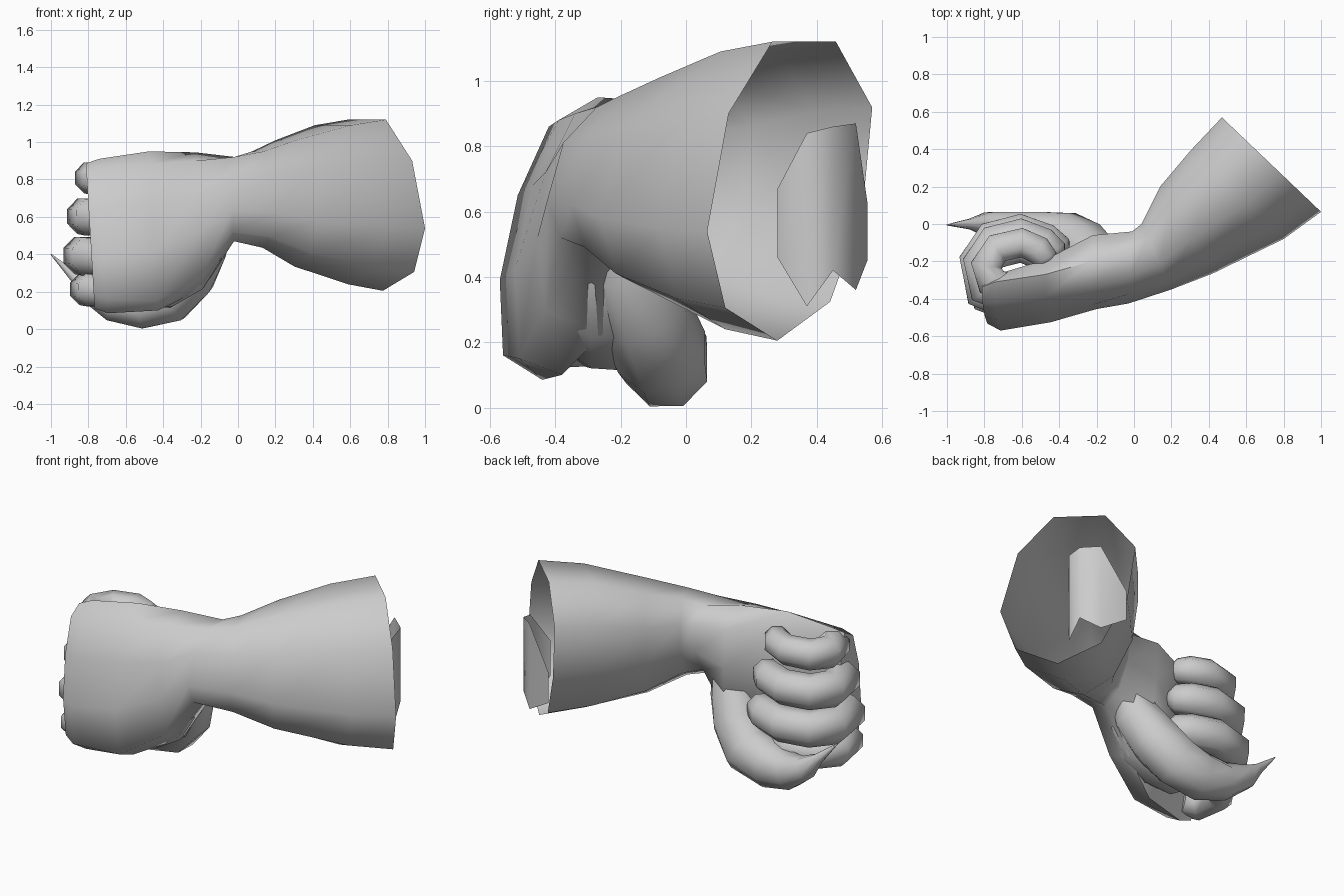
import bpy, bmesh, math
from mathutils import Vector

if "Cube" in bpy.data.objects:
    bpy.data.objects.remove(bpy.data.objects["Cube"])


def loft(name, rings, closed=True, cap_start=True, cap_end=True, angle=60):
    """Skin a list of equal-length point rings into one smooth object."""
    bm = bmesh.new()
    vr = [[bm.verts.new(p) for p in r] for r in rings]
    n = len(vr[0])
    for a, b in zip(vr, vr[1:]):
        for i in range(n if closed else n - 1):
            j = (i + 1) % n
            bm.faces.new((a[i], a[j], b[j], b[i]))
    if cap_start:
        bm.faces.new(vr[0])
    if cap_end:
        bm.faces.new(vr[-1])
    bmesh.ops.recalc_face_normals(bm, faces=bm.faces)
    me = bpy.data.meshes.new(name)
    bm.to_mesh(me)
    bm.free()
    ob = bpy.data.objects.new(name, me)
    bpy.context.collection.objects.link(ob)
    bpy.ops.object.select_all(action='DESELECT')
    ob.select_set(True)
    bpy.context.view_layer.objects.active = ob
    bpy.ops.object.shade_smooth_by_angle(angle=math.radians(angle))
    return ob


def tube(name, path, radii, ref, depth=1, sides=8):
    """Sweep a polygon of changing radius along a path; depth stretches it along ref."""
    pts = [Vector(p) for p in path]
    rings = []
    for k, (p, r) in enumerate(zip(pts, radii)):
        t = (pts[min(k + 1, len(pts) - 1)] - pts[max(k - 1, 0)]).normalized()
        side = t.cross(Vector(ref)).normalized()
        up = side.cross(t) * depth
        ang = [2 * math.pi * (i + 0.5) / sides for i in range(sides)]
        rings.append([p + (side * math.cos(a) + up * math.sin(a)) * r * 1.05 for a in ang])
    return loft(name, rings)


# Forearm cross-section in unit form: u runs front to back, v runs up
UNIT = [(-1, -.27), (-.74, .52), (-.21, 1), (.56, 1), (1, .56),
        (.88, -.14), (.49, -.74), (-.15, -1), (-.78, -.78)]


def arm_ring(front, back, lo, hi):
    f, b = Vector(front), Vector(back)
    out = []
    for u, v in UNIT:
        p = f.lerp(b, (u + 1) / 2)
        out.append((p.x, p.y, (lo + hi) / 2 + v * (hi - lo) / 2))
    return out


# Back of hand and palm sections (y, z), from knuckles towards the wrist
knuckle = [(-.57, .39), (-.515, .65), (-.42, .86), (-.31, .91), (-.27, .8),
           (-.31, .55), (-.36, .25), (-.44, .085), (-.56, .16)]
middle = [(-.525, .42), (-.47, .68), (-.39, .88), (-.27, .95), (-.19, .86),
          (-.22, .58), (-.22, .3), (-.38, .1), (-.51, .15)]
heel = [(-.455, .52), (-.43, .72), (-.34, .9), (-.2, .945), (-.06, .85),
        (-.06, .62), (-.08, .36), (-.26, .22), (-.43, .3)]
tip = [(-.42 + (y + .42) * .75, .5 + (z - .5) * .94) for y, z in knuckle]

hand_rings = [[(x - .06 * (z - .5), y, z) for y, z in sec]
              for x, sec in ((-.79, tip), (-.72, knuckle), (-.45, middle), (-.2, heel))]
arm_rings = [
    arm_ring((-.03, -.425), (-.01, -.04), .47, .92),
    arm_ring((.2, -.35), (.04, 0), .435, .95),
    arm_ring((.42, -.265), (.14, .2), .335, 1.01),
    arm_ring((.8, -.08), (.3, .39), .24, 1.09),
    arm_ring((1, .065), (.47, .57), .205, 1.12)]
loft("hand_and_forearm", hand_rings + arm_rings, cap_end=False)

# Curled fingers, blended between a short and a long finger path
SHORT = [(-.69, -.33), (-.76, -.31), (-.79, -.22), (-.73, -.13),
         (-.6, -.1), (-.51, -.14), (-.47, -.19), (-.455, -.22)]
LONG = [(-.69, -.41), (-.8, -.37), (-.835, -.19), (-.76, -.08),
        (-.61, -.04), (-.47, -.09), (-.4, -.14), (-.38, -.17)]
TAPER = [.9, 1.03, 1, .97, .95, .92, .8, .45]
for name, t, z, r, dy in (("little_finger", 0, .8, .085, 0),
                          ("ring_finger", .65, .595, .098, 0),
                          ("middle_finger", 1, .385, .102, 0),
                          ("index_finger", .55, .205, .087, -.06)):
    path = []
    for k, (a, b) in enumerate(zip(SHORT, LONG)):
        path.append((a[0] + (b[0] - a[0]) * t, a[1] + (b[1] - a[1]) * t + dy, z + .004 * k))
    tube(name, path, [r * s for s in TAPER], (0, 0, 1))

# Thumb folded under the fingers, ending in a thin spike
tube("thumb",
     [(-.12, -.22, .6), (-.18, -.19, .43), (-.255, -.13, .29), (-.365, -.075, .17),
      (-.52, -.06, .13), (-.67, -.03, .14), (-.79, .0, .2), (-.87, .0, .275), (-1, -.005, .4)],
     [.08, .125, .14, .14, .13, .1, .065, .03, .003], (0, 1, 0))

# Fleshy web joining the thumb to the hand
tube("thumb_web",
     [(-.1, -.23, .6), (-.18, -.23, .43), (-.275, -.22, .3), (-.4, -.23, .215), (-.54, -.27, .19)],
     [.06, .11, .125, .11, .07], (0, 1, 0), depth=1.4)

# Loose curled scrap inside the open end of the forearm
cols = [(.7, .28, .46, .67), (.77, .37, .31, .84), (.76, .45, .42, .86),
        (.67, .52, .36, .87), (.52, .555, .45, .63)]
loft("inner_scrap", [[(x, y, lo) for x, y, lo, hi in cols],
                     [(x, y, hi) for x, y, lo, hi in cols]],
     closed=False, cap_start=False, cap_end=False)
